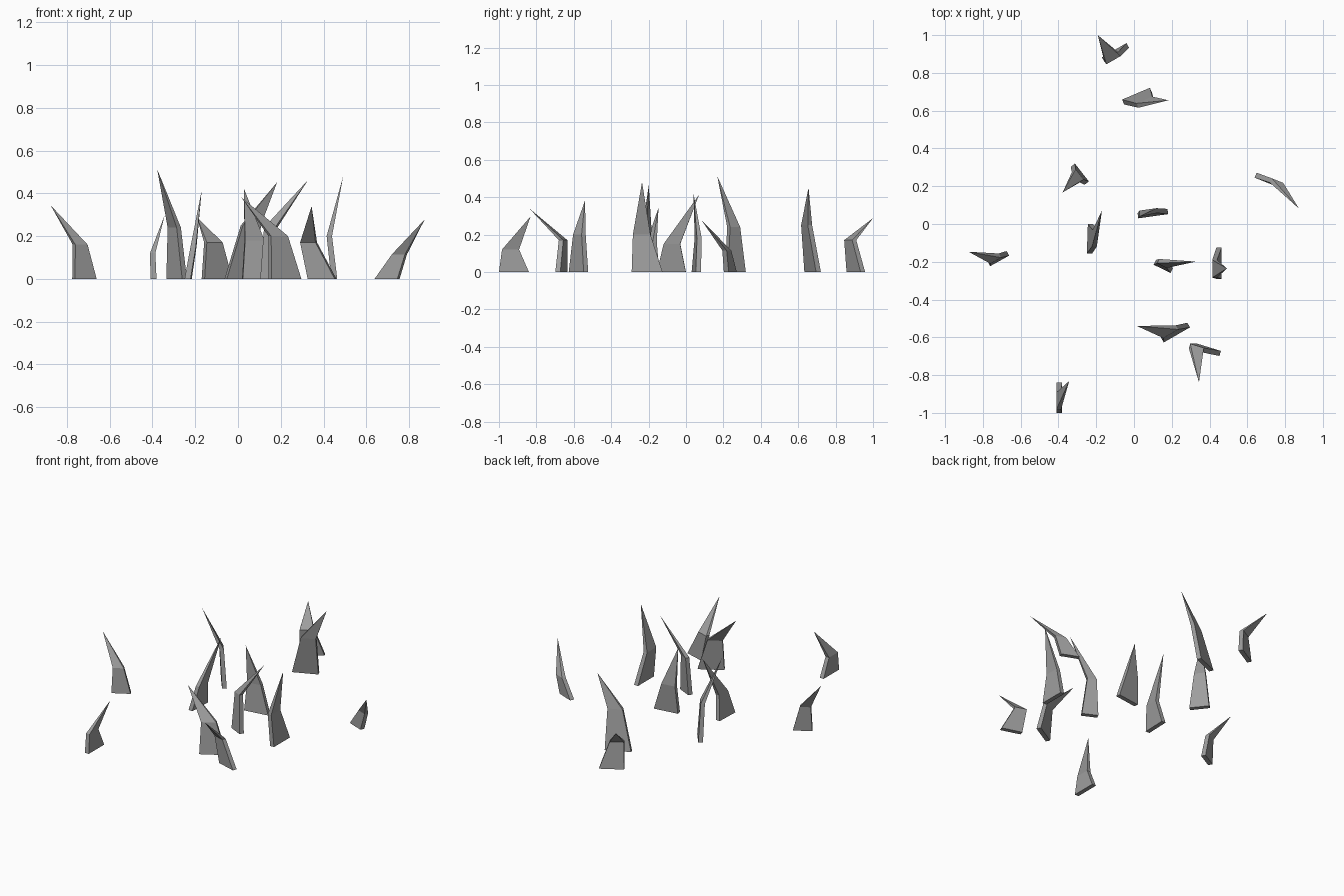
import bpy
import bmesh
import math
from mathutils import Vector

if "Cube" in bpy.data.objects:
    bpy.data.objects.remove(bpy.data.objects["Cube"])

THICK = 0.028      # blade thickness
NARROW = 0.57      # width at the bend relative to the base

# dark grey for all blades
grey = bpy.data.materials.new("dark_grey")
grey.diffuse_color = (0.34, 0.34, 0.34, 1)
grey.use_nodes = True
grey.node_tree.nodes["Principled BSDF"].inputs["Base Color"].default_value = grey.diffuse_color


def ring(bm, x, y, z, angle, width, thick):
    """Thin rectangle of vertices, turned about z."""
    a = math.radians(angle)
    u = Vector((math.cos(a), math.sin(a), 0)) * width / 2
    v = Vector((-math.sin(a), math.cos(a), 0)) * thick / 2
    c = Vector((x, y, z))
    return [bm.verts.new(c + p) for p in (-u - v, u - v, u + v, -u + v)]


def blade(name, base, angle, width, bend, tip):
    """Grass blade: flat base, narrower bent section, pointed tip."""
    bm = bmesh.new()
    low = ring(bm, *base, 0, angle, width, THICK)
    mid = ring(bm, *bend, angle, width * NARROW, THICK * 0.9)
    top = bm.verts.new(tip)
    bm.faces.new(low[::-1])
    for i in range(4):
        j = (i + 1) % 4
        bm.faces.new((low[i], low[j], mid[j], mid[i]))
        bm.faces.new((mid[i], mid[j], top))
    bmesh.ops.recalc_face_normals(bm, faces=bm.faces)
    mesh = bpy.data.meshes.new(name)
    bm.to_mesh(mesh)
    bm.free()
    mesh.materials.append(grey)
    bpy.context.collection.objects.link(bpy.data.objects.new(name, mesh))


# base centre, turn, width, bend centre, tip
blades = [
    ((-.098, .908), 30, .15, (-.115, .878, .17), (-.192, 1.0, .288)),
    ((.016, .677), 23, .16, (.06, .645, .25), (.183, .655, .452)),
    ((-.287, .264), -52, .12, (-.298, .255, .24), (-.378, .167, .513)),
    ((-.233, -.078), 88, .155, (-.208, -.075, .15), (-.17, .07, .413)),
    ((.1, .055), 8, .16, (.077, .065, .18), (.028, .04, .422)),
    ((.697, .237), -22, .115, (.755, .218, .115), (.873, .082, .278)),
    ((-.718, -.183), 29, .115, (-.738, -.183, .16), (-.876, -.147, .344)),
    ((.155, -.225), -26, .1, (.153, -.209, .24), (.328, -.199, .463)),
    ((.45, -.208), 90, .165, (.427, -.237, .2), (.492, -.235, .481)),
    ((.22, -.575), 30, .16, (.188, -.57, .2), (.015, -.54, .382)),
    ((.393, -.666), -17, .132, (.33, -.657, .17), (.344, -.838, .34)),
    ((-.395, -.92), 90, .16, (-.399, -.938, .12), (-.343, -.831, .297)),
]
for n, spec in enumerate(blades, 1):
    blade(f"grass_blade_{n}", *spec)
